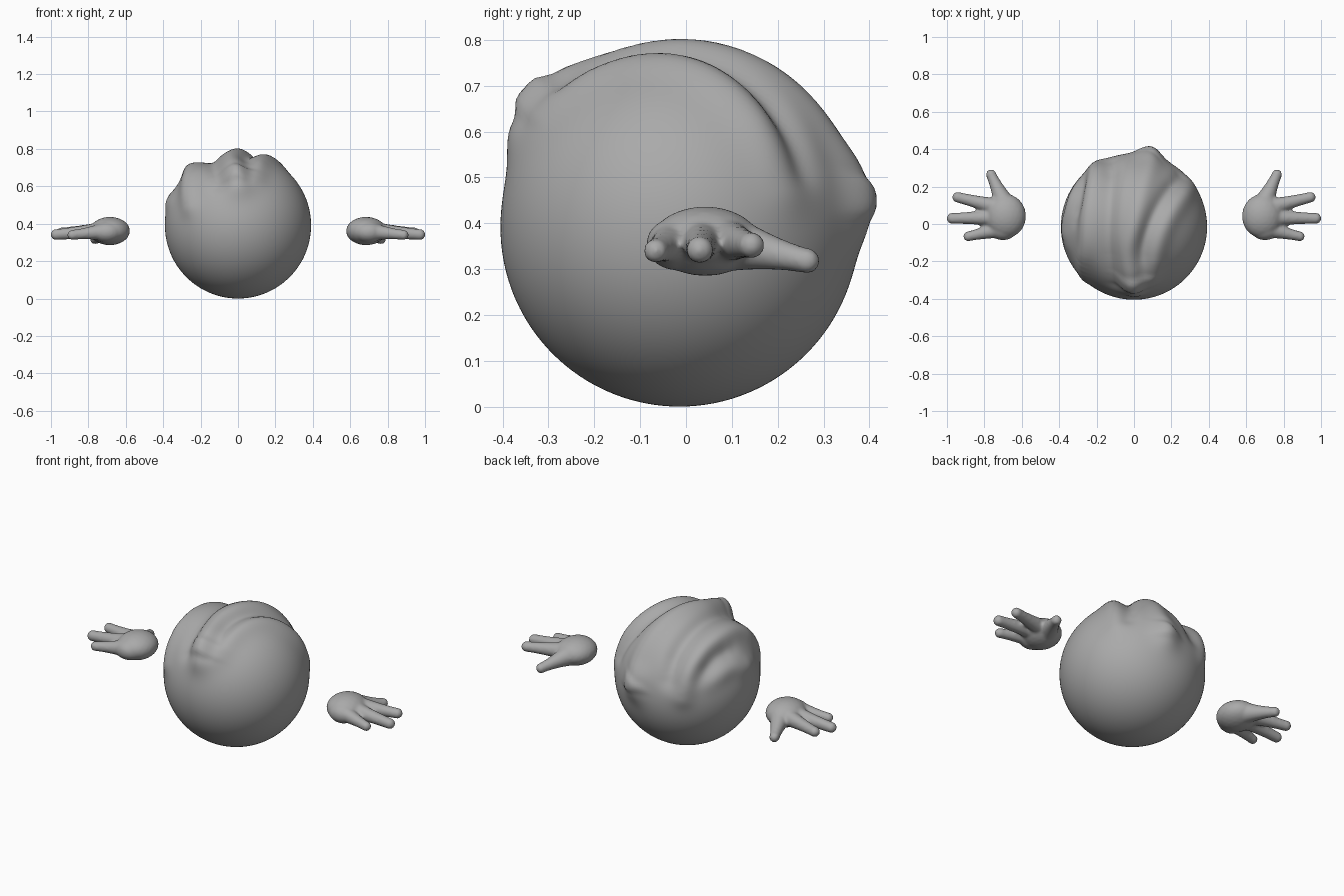
import bpy, bmesh, math
from mathutils import Vector, Matrix

if "Cube" in bpy.data.objects:
    bpy.data.objects.remove(bpy.data.objects["Cube"])

grey = bpy.data.materials.new("clay_grey")
grey.diffuse_color = (0.4, 0.4, 0.4, 1)
grey.use_nodes = True
grey.node_tree.nodes["Principled BSDF"].inputs["Base Color"].default_value = grey.diffuse_color
RADIUS = 0.391
CENTRE = Vector((0, -0.014, 0.391))


def spline(points, per=8):
    """Smooth samples through the given points."""
    p = [Vector(q) for q in points]
    p = [2 * p[0] - p[1]] + p + [2 * p[-1] - p[-2]]
    out = []
    for a, b, c, d in zip(p, p[1:], p[2:], p[3:]):
        for i in range(per):
            t = i / per
            out.append(0.5 * (2 * b + (c - a) * t + (2 * a - 5 * b + 4 * c - d) * t * t
                              + (3 * b - a - 3 * c + d) * t ** 3))
    return out + [p[-2]]


def finish(name, bm):
    mesh = bpy.data.meshes.new(name)
    bm.to_mesh(mesh)
    bm.free()
    mesh.materials.append(grey)
    mesh.polygons.foreach_set("use_smooth", [True] * len(mesh.polygons))
    obj = bpy.data.objects.new(name, mesh)
    bpy.context.collection.objects.link(obj)
    return obj


# Hair locks: height (negative for a groove), width, path around the head centre
LOCKS = [
    # centre lock, its front curl and its back tip
    (0.022, 0.055, [(0, -.34, .2), (-.03, -.15, .36), (0, 0, .39), (.05, .2, .33),
                    (.09, .34, .16), (.08, .38, .03)]),
    (0.055, 0.085, [(0, -.25, .29), (0, -.29, .26), (0, -.32, .22)]),
    (0.040, 0.075, [(.06, .37, .09), (.08, .38, .05), (.08, .38, .02)]),
    # right groove and right lock
    (-0.030, 0.042, [(.05, -.29, .25), (.05, -.12, .36), (.10, .04, .37), (.18, .18, .29),
                     (.25, .26, .13)]),
    (0.022, 0.06, [(.09, -.29, .25), (.11, -.14, .34), (.17, .02, .35), (.25, .15, .26),
                   (.30, .23, .09)]),
    # left groove and left lock
    (-0.032, 0.05, [(-.1, -.30, .22), (-.14, -.1, .34), (-.13, .1, .33), (-.12, .26, .25),
                    (-.12, .34, .12)]),
    (0.033, 0.055, [(-.26, -.27, .1), (-.26, -.1, .28), (-.24, .1, .28), (-.21, .26, .18),
                    (-.2, .33, .03)]),
    # lower left swirl
    (-0.018, 0.045, [(-.25, .25, .13), (-.28, .15, .22), (-.31, .04, .23)]),
    (0.016, 0.05, [(-.29, .22, .1), (-.34, .1, .15), (-.37, 0, .13), (-.36, -.08, .12)]),
]
paths = [(h, w, [q.normalized() * RADIUS for q in spline(pts)]) for h, w, pts in LOCKS]

# Round head with the locks raised out of its upper half
bm = bmesh.new()
bmesh.ops.create_icosphere(bm, subdivisions=6, radius=RADIUS)
for v in bm.verts:
    lift = 0
    if v.co.z > -0.16:
        for height, width, path in paths:
            dist, i = min(((v.co - q).length_squared, k) for k, q in enumerate(path))
            if dist < 9 * width * width:
                t = i / (len(path) - 1)
                fade = min(1, 0.55 + 2.5 * min(t, 1 - t))
                lift += height * fade * math.exp(-dist / (width * width))
    v.co = CENTRE + v.co.normalized() * (RADIUS + lift)
head = finish("head", bm)
soften = head.modifiers.new("soften", 'SMOOTH')
soften.factor, soften.iterations = 0.5, 4

# Hand: start, end and radii of each finger
FINGERS = [
    ((.73, .09, .362), (.943, .143, .352), .048, .029),
    ((.73, .035, .362), (.972, .030, .342), .048, .030),
    ((.70, -.025, .36), (.886, -.066, .340), .050, .027),
    ((.68, .08, .36), (.764, .264, .318), .066, .028),
]


def hand(name, side):
    bm = bmesh.new()

    def ball(pos, size):
        m = Matrix.Translation((side * pos[0], pos[1], pos[2])) @ Matrix.Diagonal((*size, 1))
        bmesh.ops.create_icosphere(bm, subdivisions=3, radius=1, matrix=m)

    # Domed palm, heel and knuckles
    ball((.685, .042, .361), (.108, .118, .076))
    ball((.70, -.02, .355), (.08, .067, .058))
    ball((.73, .045, .358), (.075, .095, .052))
    for a, b, r0, r1 in FINGERS:
        a, b = Vector(a), Vector(b)
        for i in range(15):
            t = i / 14
            r = r1 + (r0 - r1) * (1 - t) ** 1.6
            ball(a.lerp(b, t), (r, r, r))
    obj = finish(name, bm)
    fuse = obj.modifiers.new("fuse", 'REMESH')
    fuse.mode, fuse.voxel_size, fuse.use_smooth_shade = 'VOXEL', 0.008, True
    soft = obj.modifiers.new("soften", 'SMOOTH')
    soft.factor, soft.iterations = 0.5, 6


hand("right_hand", 1)
hand("left_hand", -1)
